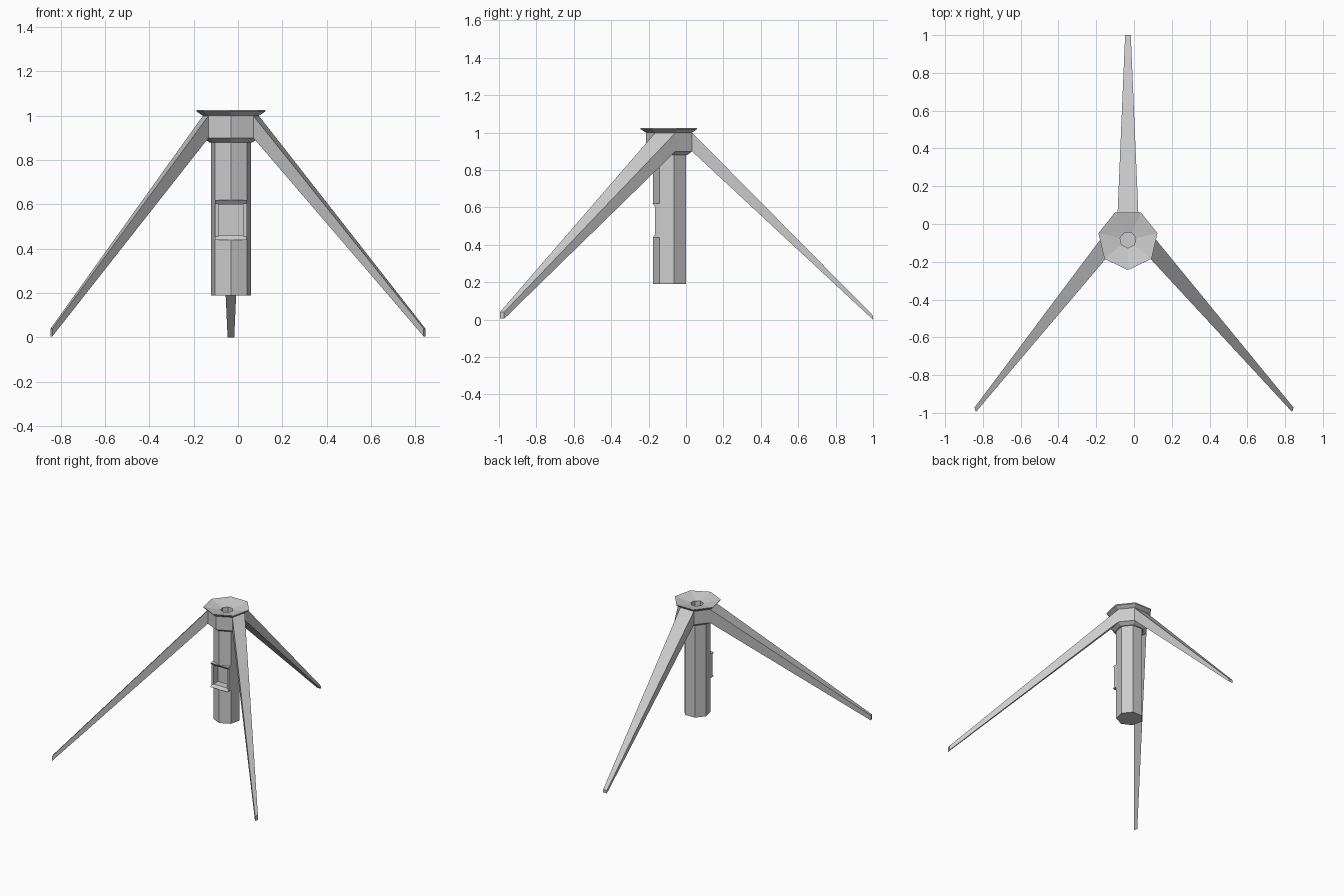
import bpy, bmesh
from math import cos, sin, pi

if "Cube" in bpy.data.objects:
    bpy.data.objects.remove(bpy.data.objects["Cube"])

CX, CY = -0.032, -0.084   # axis of the central tube


def finish(name, bm):
    bmesh.ops.recalc_face_normals(bm, faces=bm.faces)
    me = bpy.data.meshes.new(name)
    bm.to_mesh(me)
    bm.free()
    ob = bpy.data.objects.new(name, me)
    bpy.context.collection.objects.link(ob)
    return ob


def hept(r, z):
    """Seven-sided ring with a corner facing the front."""
    return [(CX + r * cos(-pi / 2 + i * 2 * pi / 7),
             CY + r * sin(-pi / 2 + i * 2 * pi / 7), z) for i in range(7)]


def loft(name, rings):
    """Skin between equal rings of points and cap both ends."""
    bm = bmesh.new()
    vs = [[bm.verts.new(p) for p in ring] for ring in rings]
    n = len(vs[0])
    for a, b in zip(vs, vs[1:]):
        for i in range(n):
            j = (i + 1) % n
            bm.faces.new((a[i], a[j], b[j], b[i]))
    bm.faces.new(vs[0])
    bm.faces.new(vs[-1])
    return finish(name, bm)


def box(name, x0, x1, y0, y1, z0, z1):
    return loft(name, [[(x0, y0, z), (x1, y0, z), (x1, y1, z), (x0, y1, z)]
                       for z in (z0, z1)])


# Central tube with a window opening cut in the front
body = loft("central_tube", [hept(0.093, 0.19), hept(0.093, 0.89)])
cutter = box("window_cutter", CX - 0.07, CX + 0.07, -0.3, -0.11, 0.44, 0.62)
cutter.hide_render = True
cutter.hide_viewport = True
cut = body.modifiers.new("window", 'BOOLEAN')
cut.operation = 'DIFFERENCE'
cut.solver = 'EXACT'
cut.object = cutter

# Window frame: two side posts, sloped head and sill
for side, s in (("left", -1), ("right", 1)):
    xa, xb = sorted((CX + s * 0.055, CX + s * 0.072))
    box(side + "_window_post", xa, xb, -0.165, -0.10, 0.44, 0.62)
for name, z, dz in (("window_head", 0.62, -0.02), ("window_sill", 0.44, 0.02)):
    loft(name, [[(x, -0.178, z), (x, -0.10, z), (x, -0.10, z + dz), (x, -0.162, z + dz)]
                for x in (CX - 0.071, CX + 0.071)])

# Collar, flared rim, shallow funnel and centre hole
loft("collar_and_funnel", [hept(r, z) for r, z in (
    (0.10, 0.88), (0.13, 0.90), (0.13, 1.0), (0.158, 1.018),
    (0.16, 1.025), (0.043, 1.0), (0.043, 0.93))])

# Three tapering legs, each growing from one collar face
tips = {
    "front_right_leg": (1, (0.837, -0.995), (0.845, -0.972), 0.005, 0.04),
    "back_leg": (3, (-0.017, 1.0), (-0.047, 1.0), 0.0, 0.022),
    "front_left_leg": (5, (-0.845, -0.972), (-0.837, -0.995), 0.005, 0.04),
}
lo, hi = hept(0.129, 0.90), hept(0.129, 1.0)
for name, (i, a, b, z0, z1) in tips.items():
    root = [lo[i], lo[i + 1], hi[i + 1], hi[i]]
    loft(name, [root, [(*a, z0), (*b, z0), (*b, z1), (*a, z1)]])
